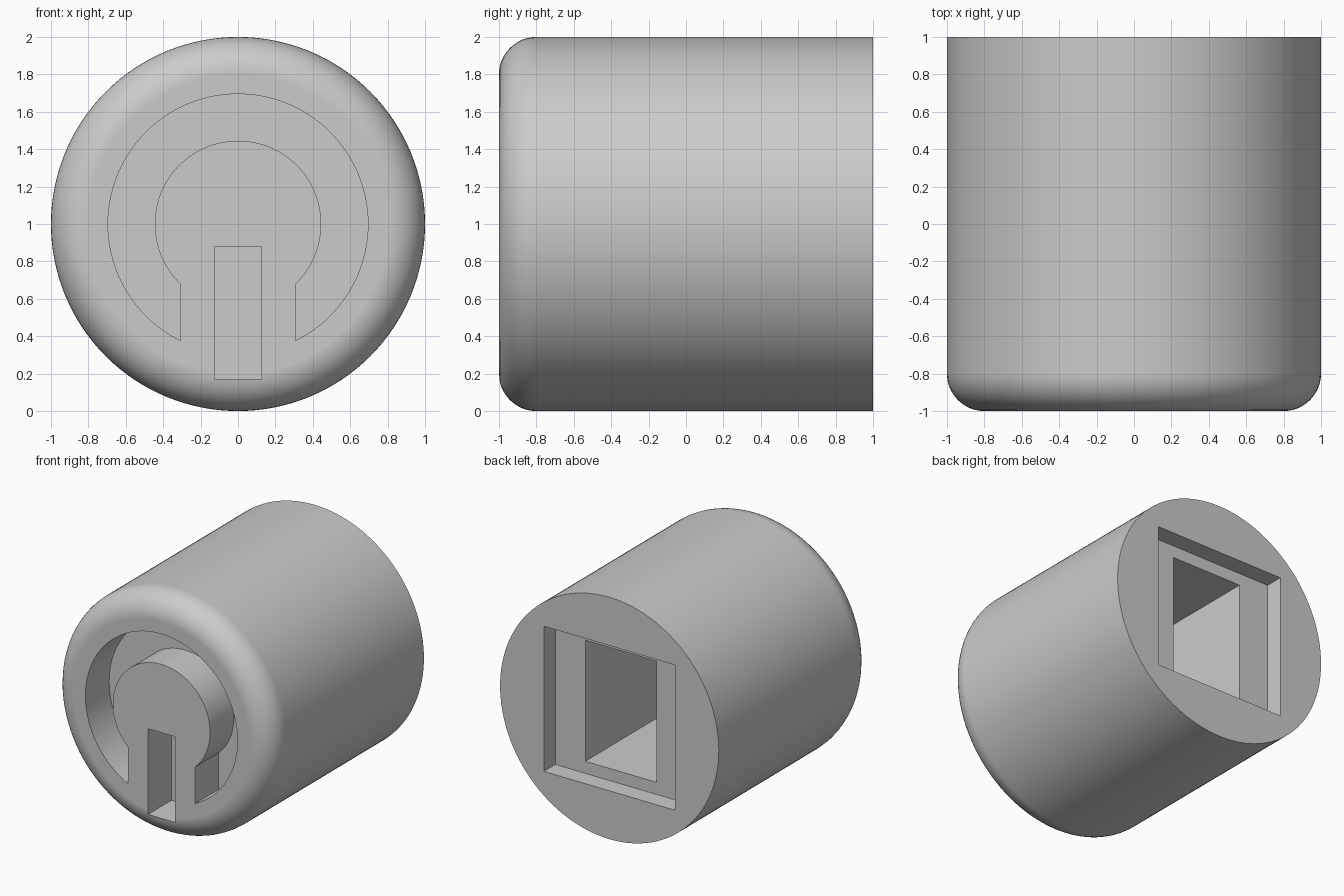
import bpy, bmesh, math

old = bpy.data.objects.get("Cube")
if old:
    bpy.data.objects.remove(old, do_unlink=True)

grey = bpy.data.materials.new("mid grey")
grey.use_nodes = True
grey.diffuse_color = (0.6, 0.6, 0.6, 1)
grey.node_tree.nodes["Principled BSDF"].inputs["Base Color"].default_value = (0.6, 0.6, 0.6, 1)


def make_object(name, bm):
    bmesh.ops.recalc_face_normals(bm, faces=bm.faces)
    mesh = bpy.data.meshes.new(name)
    bm.to_mesh(mesh)
    bm.free()
    mesh.materials.append(grey)
    obj = bpy.data.objects.new(name, mesh)
    bpy.context.collection.objects.link(obj)
    return obj


def prism(name, outline, y0, y1):
    """Extrude an (x, z) outline from y0 to y1."""
    bm = bmesh.new()
    face = bm.faces.new([bm.verts.new((x, y0, z)) for x, z in outline])
    new = bmesh.ops.extrude_face_region(bm, geom=[face])["geom"]
    verts = [v for v in new if isinstance(v, bmesh.types.BMVert)]
    bmesh.ops.translate(bm, verts=verts, vec=(0, y1 - y0, 0))
    return make_object(name, bm)


def rectangle(half_width, z0, z1):
    return [(-half_width, z0), (half_width, z0), (half_width, z1), (-half_width, z1)]


def arc(radius, gap, steps=96):
    """Arc about the body axis, open at the bottom between x = -gap and x = gap."""
    start = -math.acos(gap / radius)
    sweep = math.pi - 2 * start
    return [(radius * math.cos(start + sweep * i / steps),
             1 + radius * math.sin(start + sweep * i / steps)) for i in range(steps + 1)]


# Cylinder body lying along y, with a rounded front rim
SIDES, ROUND = 128, 0.2
rings = [(1.0, 1.0)]
for i in range(13):
    a = math.pi / 2 * i / 12
    rings.append((1 - ROUND + ROUND * math.cos(a), -1 + ROUND - ROUND * math.sin(a)))
bm = bmesh.new()
loops = [[bm.verts.new((r * math.cos(math.tau * k / SIDES), y,
                        1 + r * math.sin(math.tau * k / SIDES))) for k in range(SIDES)]
         for r, y in rings]
for a, b in zip(loops, loops[1:]):
    for k in range(SIDES):
        n = (k + 1) % SIDES
        bm.faces.new((a[k], a[n], b[n], b[k]))
bm.faces.new(loops[0])
bm.faces.new(loops[-1])
body = make_object("button_body", bm)

# Recesses: front ring and bar, back square step and deep socket
FLOOR = -0.69
cutters = [
    prism("ring_cutter", arc(0.695, 0.307) + arc(0.445, 0.307)[::-1], -1.2, FLOOR),
    prism("bar_cutter", rectangle(0.125, 0.17, 0.88), -1.2, FLOOR),
    prism("step_cutter", rectangle(0.6, 0.4, 1.6), 0.85, 1.2),
    prism("socket_cutter", rectangle(0.325, 0.5, 1.5), -0.4, 1.1),
]
bpy.ops.object.select_all(action="DESELECT")
body.select_set(True)
bpy.context.view_layer.objects.active = body
for cutter in cutters:
    cutter.hide_render = True
    mod = body.modifiers.new(cutter.name, "BOOLEAN")
    mod.operation, mod.solver, mod.object = "DIFFERENCE", "EXACT", cutter
    bpy.ops.object.modifier_apply(modifier=mod.name)
    bpy.data.objects.remove(cutter, do_unlink=True)

# Smooth curved walls, crisp recess edges, flat end faces
bpy.ops.object.shade_smooth_by_angle(angle=math.radians(30))
flat = body.modifiers.new("Weighted Normal", "WEIGHTED_NORMAL")
flat.keep_sharp = True
